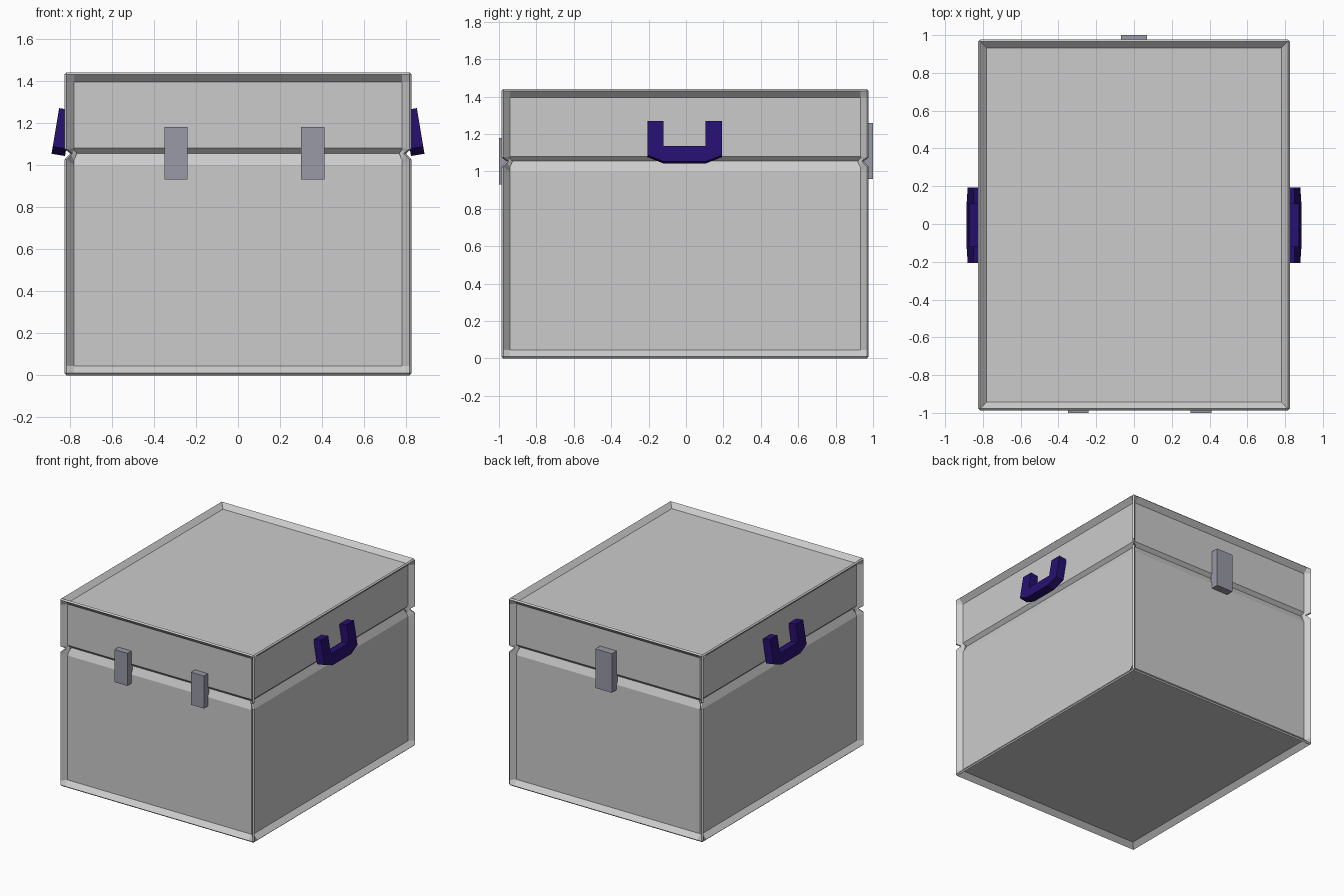
import bpy, bmesh, math
from mathutils import Vector, Matrix

if "Cube" in bpy.data.objects:
    bpy.data.objects.remove(bpy.data.objects["Cube"])

X, Y, YC = 0.825, 0.982, -0.005   # half width, half depth, depth centre
STRIP, RIM, REC = 0.01, 0.045, 0.035  # edge strip, rim width, panel recess


def material(name, rgb):
    m = bpy.data.materials.new(name)
    m.diffuse_color = (*rgb, 1)
    m.use_nodes = True
    m.node_tree.nodes["Principled BSDF"].inputs["Base Color"].default_value = m.diffuse_color
    return m


def finish(name, bm, mat=None):
    bmesh.ops.recalc_face_normals(bm, faces=bm.faces)
    me = bpy.data.meshes.new(name)
    bm.to_mesh(me)
    bm.free()
    ob = bpy.data.objects.new(name, me)
    bpy.context.collection.objects.link(ob)
    if mat:
        me.materials.append(mat)
    return ob


def ring(bm, z_rim, z_panel, d_rim, d_panel, strip=STRIP, rim=RIM):
    """One horizontal loop: every wall has two rim points and two panel points."""
    pts = []
    for i in range(4):
        along, out = (X, Y) if i % 2 == 0 else (Y, X)
        rot = Matrix.Rotation(i * math.pi / 2, 3, 'Z')
        a, r = along - strip - d_rim, along - rim
        for u, d, z in ((-a, d_rim, z_rim), (-r, d_panel, z_panel),
                        (r, d_panel, z_panel), (a, d_rim, z_rim)):
            pts.append(rot @ Vector((u, -(out - d), z)))
    return [bm.verts.new(p + Vector((0, YC, 0))) for p in pts]


# Case: stacked loops with raised rims, recessed panels and a seam groove
bm = bmesh.new()
rows = [
    (0.0, 0.0, STRIP, STRIP),
    (STRIP, STRIP, 0.0, 0.0),
    (RIM, RIM, 0.0, REC),
    (1.025, 1.0, 0.0, REC),
    (1.055, 1.055, 0.027, 0.06),
    (1.075, 1.08, 0.0, REC),
    (1.44 - RIM, 1.44 - RIM, 0.0, REC),
    (1.44 - STRIP, 1.44 - STRIP, 0.0, 0.0),
    (1.44, 1.44, STRIP, STRIP),
]
loops = [ring(bm, *r, strip=0 if i in (0, len(rows) - 1) else STRIP)
         for i, r in enumerate(rows)]
for lo, hi in zip(loops, loops[1:]):
    for i in range(16):
        j = (i + 1) % 16
        bm.faces.new((lo[i], lo[j], hi[j], hi[i]))
# Recessed top and bottom panels
for loop, z in ((loops[0], REC), (loops[-1], 1.44 - REC)):
    inner = [bm.verts.new((sx * (X - RIM), sy * (Y - RIM) + YC, z))
             for sx, sy in ((-1, -1), (1, -1), (1, 1), (-1, 1))]
    for i in range(4):
        k = (i + 1) % 4
        bm.faces.new(loop[4 * i:4 * i + 4] + [inner[k], inner[i]])
        bm.faces.new((loop[4 * i + 3], loop[(4 * i + 4) % 16], inner[k]))
    bm.faces.new(inner)
bmesh.ops.remove_doubles(bm, verts=bm.verts, dist=0.0005)
finish("case", bm)

# Latches and hinge plate
metal = material("latch_grey", (0.32, 0.32, 0.38))


def plate(name, x0, x1, y0, y1, z0, z1):
    b = bmesh.new()
    bmesh.ops.create_cube(b, size=1)
    for v in b.verts:
        v.co = ((x0 + x1) / 2 + v.co.x * (x1 - x0),
                (y0 + y1) / 2 + v.co.y * (y1 - y0),
                (z0 + z1) / 2 + v.co.z * (z1 - z0))
    finish(name, b, metal)


for side, x in (("left", -0.295), ("right", 0.355)):
    plate("latch_" + side, x - 0.055, x + 0.055, -1.0, -0.94, 0.93, 1.18)
plate("back_hinge", -0.07, 0.07, 0.93, 1.0, 0.96, 1.26)

# Side handles: tilted U profile, mirrored
bm = bmesh.new()
half = [(0.112, 0.0), (0.2, 0.0), (0.2, -0.185), (0.112, -0.22)]
outline = half + [(-y, z) for y, z in reversed(half)] + [(-0.112, -0.135), (0.112, -0.135)]
face = bm.faces.new([bm.verts.new((0, y, z)) for y, z in outline])
ext = bmesh.ops.extrude_face_region(bm, geom=[face])
for v in ext["geom"]:
    if isinstance(v, bmesh.types.BMVert):
        v.co.x -= 0.065
bmesh.ops.transform(bm, verts=bm.verts,
                    matrix=Matrix.Translation((0.85, -0.007, 1.27))
                    @ Matrix.Rotation(math.radians(-9.5), 4, 'Y') @ Matrix.Scale(1, 4))
if max(v.co.x for v in bm.verts) < 0.87:   # lower end must lean outward
    bmesh.ops.rotate(bm, verts=bm.verts, cent=(0.85, 0, 1.27),
                     matrix=Matrix.Rotation(math.radians(19), 3, 'Y'))
handle = finish("side_handles", bm, material("handle_blue", (0.02, 0.005, 0.16)))
handle.modifiers.new("mirror", 'MIRROR')
